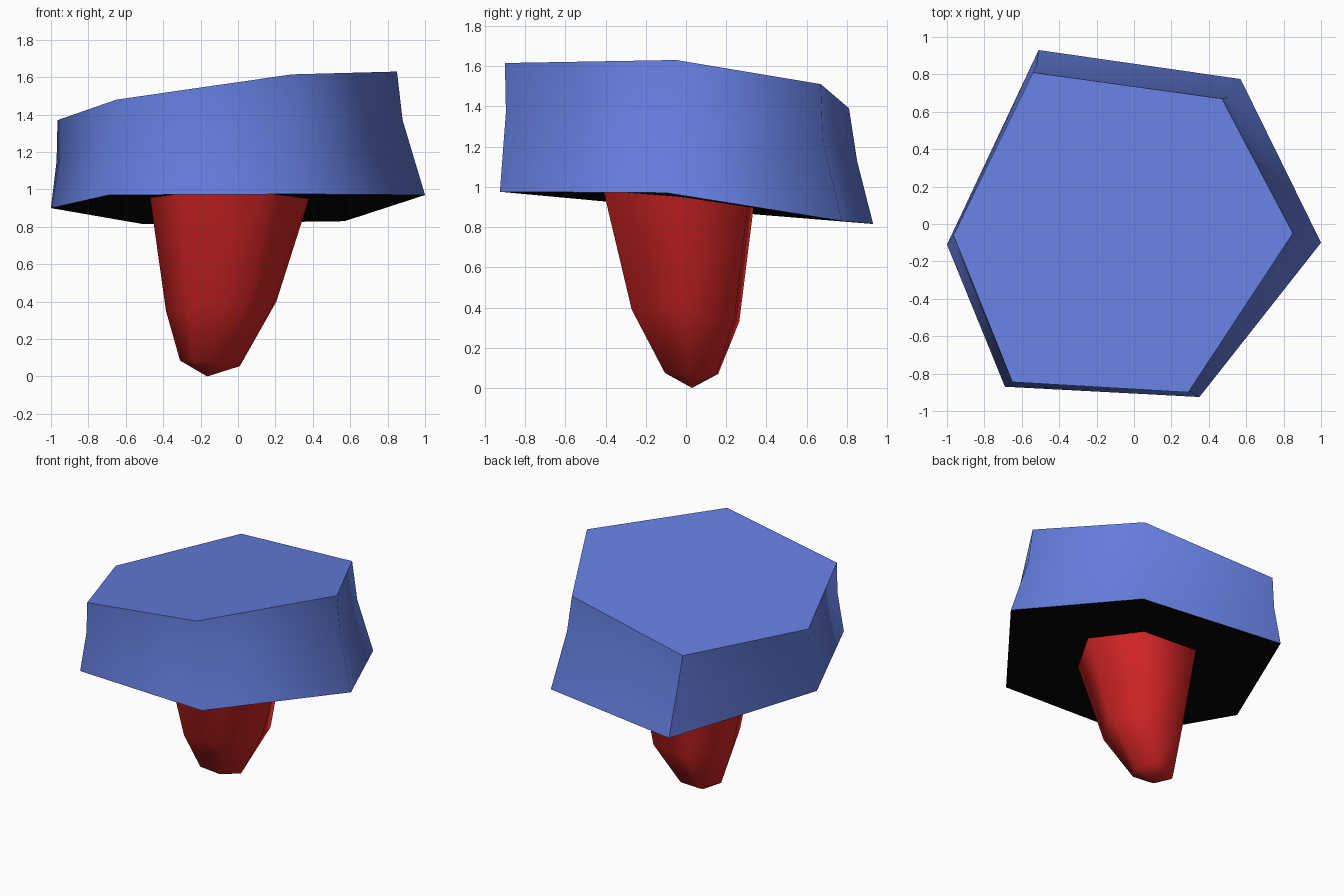
import bpy, bmesh, math

if "Cube" in bpy.data.objects:
    bpy.data.objects.remove(bpy.data.objects["Cube"])


def material(name, rgb):
    m = bpy.data.materials.new(name)
    m.diffuse_color = (*rgb, 1)
    m.use_nodes = True
    m.node_tree.nodes["Principled BSDF"].inputs["Base Color"].default_value = m.diffuse_color
    return m


def loft(name, rings, mat, close_start=None, close_end=False, angle=70):
    """Skin rings of equal point count, from bottom to top."""
    bm = bmesh.new()
    vs = [[bm.verts.new(p) for p in r] for r in rings]
    n = len(rings[0])
    for a, b in zip(vs, vs[1:]):
        for i in range(n):
            j = (i + 1) % n
            bm.faces.new((a[i], a[j], b[j], b[i]))
    if close_start:
        tip = bm.verts.new(close_start)
        for i in range(n):
            bm.faces.new((tip, vs[0][(i + 1) % n], vs[0][i]))
    if close_end:
        bm.faces.new(vs[-1])
    me = bpy.data.meshes.new(name)
    bm.to_mesh(me)
    bm.free()
    me.materials.append(mat)
    ob = bpy.data.objects.new(name, me)
    bpy.context.collection.objects.link(ob)
    bpy.ops.object.select_all(action='DESELECT')
    ob.select_set(True)
    bpy.context.view_layer.objects.active = ob
    bpy.ops.object.shade_smooth_by_angle(angle=math.radians(angle))
    return ob


blue = material("cap blue", (0.13, 0.21, 0.74))
red = material("stem red", (0.65, 0.018, 0.018))
black = material("underside black", (0.002, 0.002, 0.002))

# Uneven hexagon rings, counter-clockwise from the left corner
rim = [(-1, -.11, .90), (-.69, -.87, .97), (.35, -.925, .975),
       (1, -.10, .97), (.57, .775, .83), (-.51, .93, .815)]
waist = [(-.97, -.07, 1.15), (-.655, -.845, 1.26), (.30, -.895, 1.37),
         (.88, -.06, 1.37), (.505, .68, 1.23), (-.52, .85, 1.13)]
top = [(-.965, -.06, 1.37), (-.65, -.845, 1.48), (.29, -.90, 1.615),
       (.85, -.05, 1.63), (.47, .67, 1.51), (-.54, .81, 1.39)]

stem_top = [(-.47, -.06, .955), (-.32, -.39, .975), (.15, -.41, .98),
            (.38, -.03, .95), (.17, .31, .93), (-.26, .34, .93)]
stem_mid = [(-.385, 0, .35), (-.27, -.25, .37), (.04, -.27, .39),
            (.205, -.01, .40), (.10, .24, .34), (-.20, .265, .33)]
stem_low = [(-.31, .03, .085), (-.24, -.10, .085), (-.08, -.105, .075),
            (.01, .02, .055), (-.06, .15, .07), (-.22, .16, .07)]

# Cap: flared sides and flat tilted top
loft("cap", [rim, waist, top], blue, close_end=True)
# Underside: band from the stem out to the cap rim
loft("cap_underside", [stem_top, rim], black)
# Stem: tapering to a tip on the ground
loft("stem", [stem_low, stem_mid, stem_top], red, close_start=(-.165, .03, 0))
